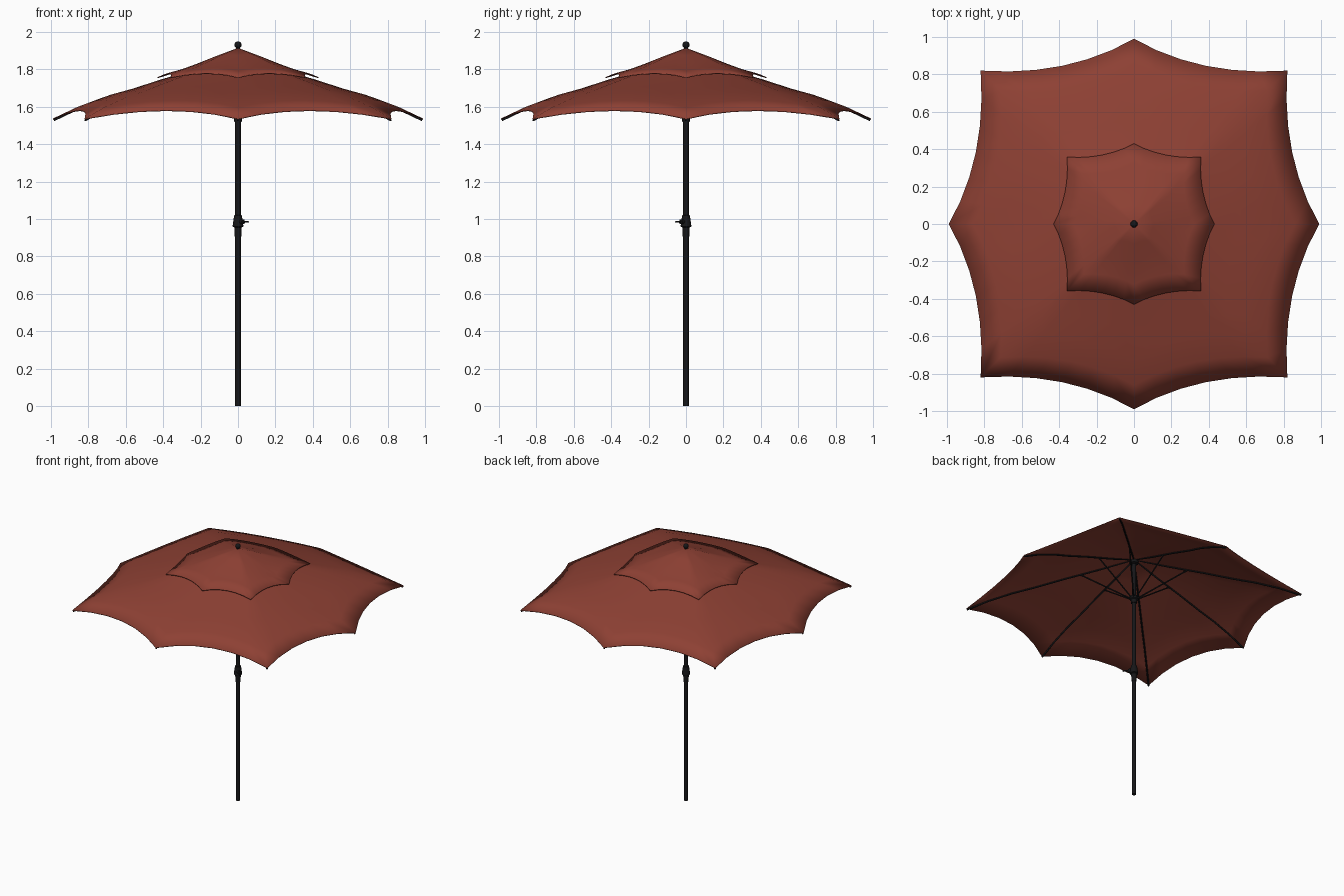
import bpy, bmesh, math
from mathutils import Vector

if "Cube" in bpy.data.objects:
    bpy.data.objects.remove(bpy.data.objects["Cube"])


def material(name, rgb):
    m = bpy.data.materials.new(name)
    m.diffuse_color = (*rgb, 1)
    m.use_nodes = True
    m.node_tree.nodes["Principled BSDF"].inputs["Base Color"].default_value = m.diffuse_color
    return m


FABRIC = material("red_fabric", (0.27, 0.052, 0.034))
BLACK = material("black_metal", (0.008, 0.008, 0.009))


def finish(name, bm, mat, angle=40):
    bmesh.ops.recalc_face_normals(bm, faces=bm.faces)
    me = bpy.data.meshes.new(name)
    bm.to_mesh(me)
    bm.free()
    ob = bpy.data.objects.new(name, me)
    bpy.context.collection.objects.link(ob)
    me.materials.append(mat)
    bpy.ops.object.select_all(action='DESELECT')
    ob.select_set(True)
    bpy.context.view_layer.objects.active = ob
    bpy.ops.object.shade_smooth_by_angle(angle=math.radians(angle))
    return ob


def lathe(name, profile, mat, sides=24):
    bm = bmesh.new()
    vs = [bm.verts.new((r, 0, z)) for r, z in profile]
    es = [bm.edges.new(p) for p in zip(vs, vs[1:])]
    bmesh.ops.spin(bm, geom=vs + es, axis=(0, 0, 1), cent=(0, 0, 0),
                   angle=math.tau, steps=sides)
    bmesh.ops.remove_doubles(bm, verts=bm.verts, dist=1e-5)
    return finish(name, bm, mat)


def rods(name, paths, radius, mat):
    cu = bpy.data.curves.new(name, 'CURVE')
    cu.dimensions = '3D'
    cu.bevel_depth = radius
    cu.bevel_resolution = 1
    cu.use_fill_caps = True
    for path in paths:
        s = cu.splines.new('POLY')
        s.points.add(len(path) - 1)
        for p, co in zip(s.points, path):
            p.co = (*co, 1)
    cu.materials.append(mat)
    ob = bpy.data.objects.new(name, cu)
    bpy.context.collection.objects.link(ob)
    return ob


def rib_tip(k, axis_r, corner):
    # even ribs lie on the axes, odd ribs run to the square corners
    r = axis_r if k % 2 == 0 else corner * math.sqrt(2)
    a = k * math.pi / 4
    return Vector((r * math.cos(a), r * math.sin(a), 0))


def canopy(name, axis_r, corner, profile, sag, rise, seg=6):
    bm = bmesh.new()
    apex = bm.verts.new((0, 0, profile[0][1]))
    prev = None
    for f, z in profile[1:]:
        ring = []
        for k in range(8):
            a, b = rib_tip(k, axis_r, corner), rib_tip(k + 1, axis_r, corner)
            inward = -(a + b).normalized()
            for i in range(seg):
                t = i / seg
                bow = 4 * t * (1 - t)
                p = (a.lerp(b, t) + inward * sag * bow) * f
                p.z = z + rise * bow * f ** 1.5
                ring.append(bm.verts.new(p))
        n = len(ring)
        for i in range(n):
            j = (i + 1) % n
            if prev:
                bm.faces.new((prev[i], ring[i], ring[j], prev[j]))
            else:
                bm.faces.new((apex, ring[i], ring[j]))
        prev = ring
    ob = finish(name, bm, FABRIC, 60)
    if sum(f.normal.z for f in ob.data.polygons) < 0:
        ob.data.flip_normals()
    mod = ob.modifiers.new("cloth_thickness", 'SOLIDIFY')
    mod.thickness = 0.005
    mod.offset = -1
    return ob


# Two fabric tiers
MAIN = [(0, 1.87), (.2, 1.81), (.42, 1.745), (.6, 1.687), (.73, 1.65),
        (.87, 1.598), (1, 1.537)]
TOP = [(0, 1.915), (.25, 1.875), (.5, 1.832), (.75, 1.792), (1, 1.758)]
canopy("main_canopy", 0.99, 0.82, MAIN, 0.065, 0.045)
canopy("vent_canopy", 0.43, 0.358, TOP, 0.027, 0.022)

# Ribs under the main canopy and the struts that hold them
ribs, struts = [], []
for k in range(8):
    tip = rib_tip(k, 0.985, 0.817)
    ribs.append([tip * max(f, .02) + Vector((0, 0, z - 0.009)) for f, z in MAIN])
    struts.append([tip.normalized() * 0.025 + Vector((0, 0, 1.56)),
                   tip * 0.32 + Vector((0, 0, 1.765))])
rods("canopy_ribs", ribs, 0.006, BLACK)
rods("support_struts", struts, 0.005, BLACK)

# Pole, hub, runner and ball finial
lathe("pole", [(0, 0), (.015, 0), (.015, 1.9), (0, 1.9)], BLACK)
lathe("rib_hub", [(.014, 1.83), (.03, 1.835), (.03, 1.855), (.014, 1.86)], BLACK)
lathe("strut_runner", [(.014, 1.52), (.02, 1.52), (.022, 1.545), (.03, 1.55),
                       (.03, 1.57), (.014, 1.575)], BLACK)
ball = [(0.019 * math.sin(i * math.pi / 10), 1.931 - 0.019 * math.cos(i * math.pi / 10))
        for i in range(11)]
ball[0], ball[-1] = (0, 1.912), (0, 1.95)
lathe("ball_finial", ball, BLACK)
lathe("finial_neck", [(0, 1.895), (.01, 1.895), (.01, 1.925), (0, 1.925)], BLACK)

# Crank housing and handle
lathe("crank_housing", [(.014, .90), (.017, .90), (.02, .955), (.029, .96),
                        (.023, 1.005), (.02, 1.02), (.014, 1.022)], BLACK)
d = Vector((1, -1, 0)).normalized()
up = Vector((0, 0, 0.985))
rods("crank_arm", [[up, up + d * 0.078]], 0.005, BLACK)
rods("crank_boss", [[up, up + d * 0.04]], 0.014, BLACK)
